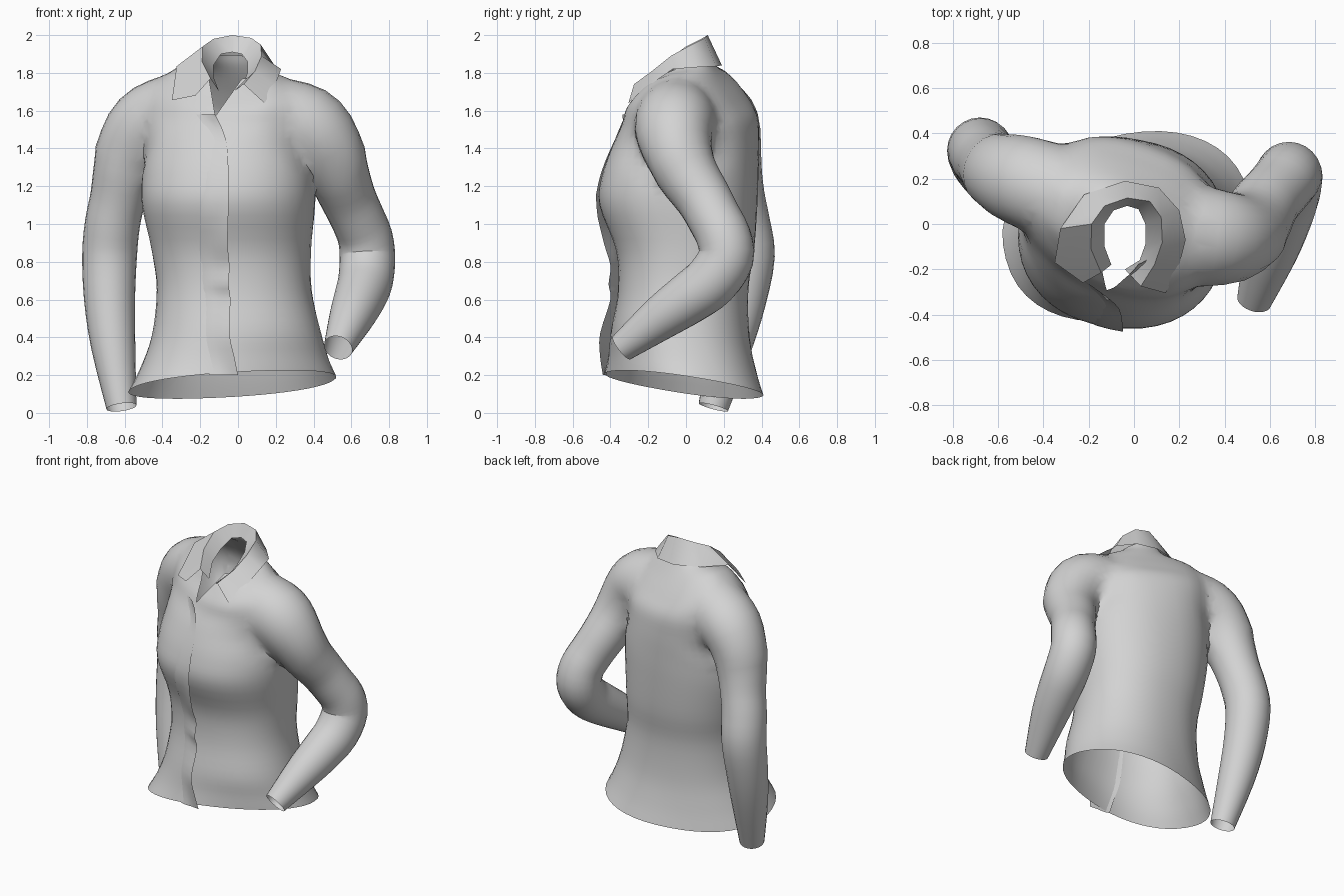
import bpy, bmesh, math
from mathutils import Vector
from mathutils.bvhtree import BVHTree

if "Cube" in bpy.data.objects:
    bpy.data.objects.remove(bpy.data.objects["Cube"])

cloth = bpy.data.materials.new("light grey cloth")
cloth.use_nodes = True
GREY = (0.65, 0.65, 0.65, 1)
cloth.diffuse_color = GREY
for node in cloth.node_tree.nodes:
    if node.type == 'BSDF_PRINCIPLED':
        node.inputs["Base Color"].default_value = GREY


def spline(rows, steps):
    """Smooth interpolation through rows of numbers."""
    out = []
    for i in range(len(rows) - 1):
        quad = (rows[max(i - 1, 0)], rows[i], rows[i + 1], rows[min(i + 2, len(rows) - 1)])
        for s in range(steps):
            t = s / steps
            out.append([b + 0.5 * t * (c - a + t * (2 * a - 5 * b + 4 * c - d + t * (3 * (b - c) + d - a)))
                        for a, b, c, d in zip(*quad)])
    out.append(list(rows[-1]))
    return out


def add_object(name, bm):
    mesh = bpy.data.meshes.new(name)
    bm.to_mesh(mesh)
    bm.free()
    mesh.materials.append(cloth)
    obj = bpy.data.objects.new(name, mesh)
    bpy.context.collection.objects.link(obj)
    return obj


def activate(obj):
    bpy.ops.object.select_all(action='DESELECT')
    obj.select_set(True)
    bpy.context.view_layer.objects.active = obj


def loft(name, rings, closed):
    """Skin rows of points; a closed loft is a capped tube."""
    bm = bmesh.new()
    rows = [[bm.verts.new(p) for p in ring] for ring in rings]
    for low, high in zip(rows, rows[1:]):
        n = len(low)
        for i in range(n if closed else n - 1):
            j = (i + 1) % n
            bm.faces.new((low[i], low[j], high[j], high[i]))
    if closed:
        bm.faces.new(rows[0][::-1])
        bm.faces.new(rows[-1])
    bmesh.ops.recalc_face_normals(bm, faces=bm.faces)
    return add_object(name, bm)


def torso_ring(z, cx, cy, rx, ry, turn, tilt_x, tilt_y, lift, sides=44):
    ring = []
    for i in range(sides):
        a = math.tau * i / sides
        c, s = math.cos(a), math.sin(a)
        u = rx * math.copysign(abs(c) ** 0.9, c)
        v = ry * math.copysign(abs(s) ** 0.9, s)
        r = math.radians(turn)
        x = u * math.cos(r) - v * math.sin(r)
        y = u * math.sin(r) + v * math.cos(r)
        ring.append(Vector((cx + x, cy + y, z + tilt_x * x + tilt_y * y + lift * c * c)))
    return ring


def sleeve_rings(path, sides=24):
    rows = spline(path, 3)
    pts = [Vector(r[:3]) for r in rows]
    rings = []
    for i, row in enumerate(rows):
        t = (pts[min(i + 1, len(pts) - 1)] - pts[max(i - 1, 0)]).normalized()
        u = Vector((0, 1, 0)).cross(t).normalized()
        v = t.cross(u)
        rings.append([pts[i] + row[3] * (u * math.cos(math.tau * k / sides) + v * math.sin(math.tau * k / sides))
                      for k in range(sides)])
    return rings


# Torso: height, centre x y, radii, turn, tilt x y, shoulder lift
body = [
    (.15, -.03, -.01, .555, .4, 15, .085, -.16, 0),
    (.26, -.02, -.02, .5, .382, 11, .06, -.11, 0),
    (.42, -.01, -.03, .447, .365, 5, .03, -.05, 0),
    (.65, -.02, -.015, .41, .345, 0, 0, 0, 0),
    (.86, -.035, -.005, .422, .365, -3, 0, 0, 0),
    (1.1, -.05, -.04, .457, .415, -7, 0, 0, 0),
    (1.26, -.05, -.03, .455, .408, -11, 0, 0, 0),
    (1.42, -.055, .0, .435, .375, -16, 0, 0, 0),
    (1.54, -.05, .02, .45, .335, -20, -.03, .04, .02),
    (1.63, -.05, .005, .435, .285, -21, -.04, .08, .06),
    (1.72, -.05, -.01, .315, .22, -19, -.03, .18, .07),
    (1.79, -.045, -.025, .2, .175, -12, -.01, .3, .025),
    (1.83, -.04, -.03, .155, .155, -5, 0, .42, 0),
]
torso_rings = [torso_ring(*row) for row in spline(body, 4)]
shirt = loft("shirt_body", torso_rings, True)

# Sleeves: centre line and radius, one hanging, one bent at the elbow
right_path = [
    (-.24, .09, 1.56, .15), (-.41, .165, 1.58, .21), (-.535, .205, 1.485, .203),
    (-.598, .235, 1.3, .167), (-.635, .27, 1.14, .148), (-.665, .3, 1, .146), (-.68, .325, .83, .145),
    (-.68, .29, .6, .135), (-.66, .23, .35, .117), (-.617, .145, .03, .08)]
left_path = [
    (.18, -.03, 1.55, .15), (.32, -.05, 1.56, .22), (.445, -.07, 1.465, .21),
    (.525, .0, 1.28, .167), (.582, .09, 1.14, .148), (.633, .15, 1.03, .143), (.673, .2, .93, .145),
    (.685, .212, .82, .147), (.675, .135, .7, .145), (.645, .02, .61, .137),
    (.6, -.13, .505, .118), (.53, -.34, .345, .077)]

# Joining the sleeves to the body
open_ends = [torso_rings[0], torso_rings[-1]]
for name, path in (("right_sleeve", right_path), ("left_sleeve", left_path)):
    rings = sleeve_rings(path)
    open_ends.append(rings[-1])
    sleeve = loft(name, rings, True)
    activate(shirt)
    mod = shirt.modifiers.new("join", 'BOOLEAN')
    mod.operation = 'UNION'
    mod.solver = 'EXACT'
    mod.object = sleeve
    bpy.ops.object.modifier_apply(modifier=mod.name)
    bpy.data.objects.remove(sleeve)

bm = bmesh.new()
bm.from_mesh(shirt.data)

# Open hem, neck and cuffs
caps = []
for ring in open_ends:
    centre = sum(ring, Vector()) / len(ring)
    normal = (ring[0] - centre).cross(ring[len(ring) // 4] - centre).normalized()
    reach = max((p - centre).length for p in ring) * 1.02
    for f in bm.faces:
        if all(abs((v.co - centre).dot(normal)) < 0.001 and (v.co - centre).length < reach for v in f.verts):
            caps.append(f)
bmesh.ops.delete(bm, geom=list(set(caps)), context='FACES')

# Soft shoulder seams
for joint in (Vector((-.44, .15, 1.52)), Vector((.36, -.06, 1.5))):
    near = [v for v in bm.verts if (v.co - joint).length < 0.32]
    bmesh.ops.remove_doubles(bm, verts=near, dist=0.014)
    near = [v for v in bm.verts if (v.co - joint).length < 0.32 and not v.is_boundary]
    for _ in range(5):
        bmesh.ops.smooth_vert(bm, verts=near, factor=0.5, use_axis_x=True, use_axis_y=True, use_axis_z=True)

# Open neck in a V
point = Vector((-.12, -.3, 1.57))
sides = [Vector((.18, 0, .03)).normalized(), Vector((-.17, 0, .12)).normalized()]


def at_throat(f):
    c = f.calc_center_median()
    return c.y < -.05 and c.z > 1.5 and abs(c.x) < .35


for normal in sides:
    faces = [f for f in bm.faces if at_throat(f)]
    geom = faces + list({e for f in faces for e in f.edges}) + list({v for f in faces for v in f.verts})
    bmesh.ops.bisect_plane(bm, geom=geom, plane_co=point, plane_no=normal)
cut = [f for f in bm.faces if at_throat(f)
       and all((f.calc_center_median() - point).dot(n) > 0 for n in sides)]
bmesh.ops.delete(bm, geom=cut, context='FACES')
surface = BVHTree.FromBMesh(bm)
bm.to_mesh(shirt.data)
bm.free()

# Front placket: a loose overlapping edge, given as x y z
edge = [(-.12, -.32, 1.58), (-.065, -.375, 1.45), (-.05, -.44, 1.27), (-.05, -.475, 1.1),
        (-.055, -.435, .9), (-.045, -.4, .78), (-.05, -.41, .68), (-.04, -.4, .6),
        (-.045, -.455, .42), (-.02, -.455, .3), (0, -.44, .2)]


def front_y(x, z, fallback):
    hit = surface.ray_cast(Vector((x, -2, z + .02)), Vector((0, 1, 0)))[0]
    return hit.y if hit and hit.y < 0 else fallback


strips = []
for x, y, z in spline(edge, 3):
    x0 = x - .15
    y0 = front_y(x0, z, y + .05) + .004
    row = [(x0, y0, z)]
    for k in range(1, 6):
        t = k / 5
        px, py = x0 + (x - x0) * t, y0 + (y - y0) * t
        row.append((px, min(py, front_y(px, z, py) - .003 - .014 * t), z))
    strips.append(row)
placket = loft("front_placket", strips, False)

# Collar: lower edge of the fall, fold line, inner edge of the stand
fall = [(-.225, -.26, 1.68), (-.35, -.17, 1.655), (-.325, -.02, 1.835), (-.22, .13, 1.85), (-.04, .19, 1.84),
        (.11, .16, 1.835), (.2, .06, 1.83), (.228, -.07, 1.82), (.195, -.2, 1.73), (.14, -.305, 1.64)]
fold = [(-.145, -.215, 1.77), (-.19, -.11, 1.86), (-.187, .0, 1.94), (-.13, .08, 1.98), (-.03, .115, 2),
        (.07, .1, 1.985), (.12, .03, 1.95), (.125, -.08, 1.89), (.09, -.18, 1.81), (.03, -.275, 1.74)]
stand = [(-.1, -.18, 1.7), (-.13, -.1, 1.78), (-.13, .0, 1.84), (-.09, .06, 1.9), (-.03, .08, 1.91),
         (.02, .065, 1.9), (.05, .0, 1.86), (.05, -.09, 1.8), (.025, -.16, 1.74), (-.04, -.2, 1.69)]
collar = loft("collar", [fall, fold, stand], False)

for obj in (shirt, placket, collar):
    activate(obj)
    bpy.ops.object.shade_smooth_by_angle(angle=math.radians(50))
